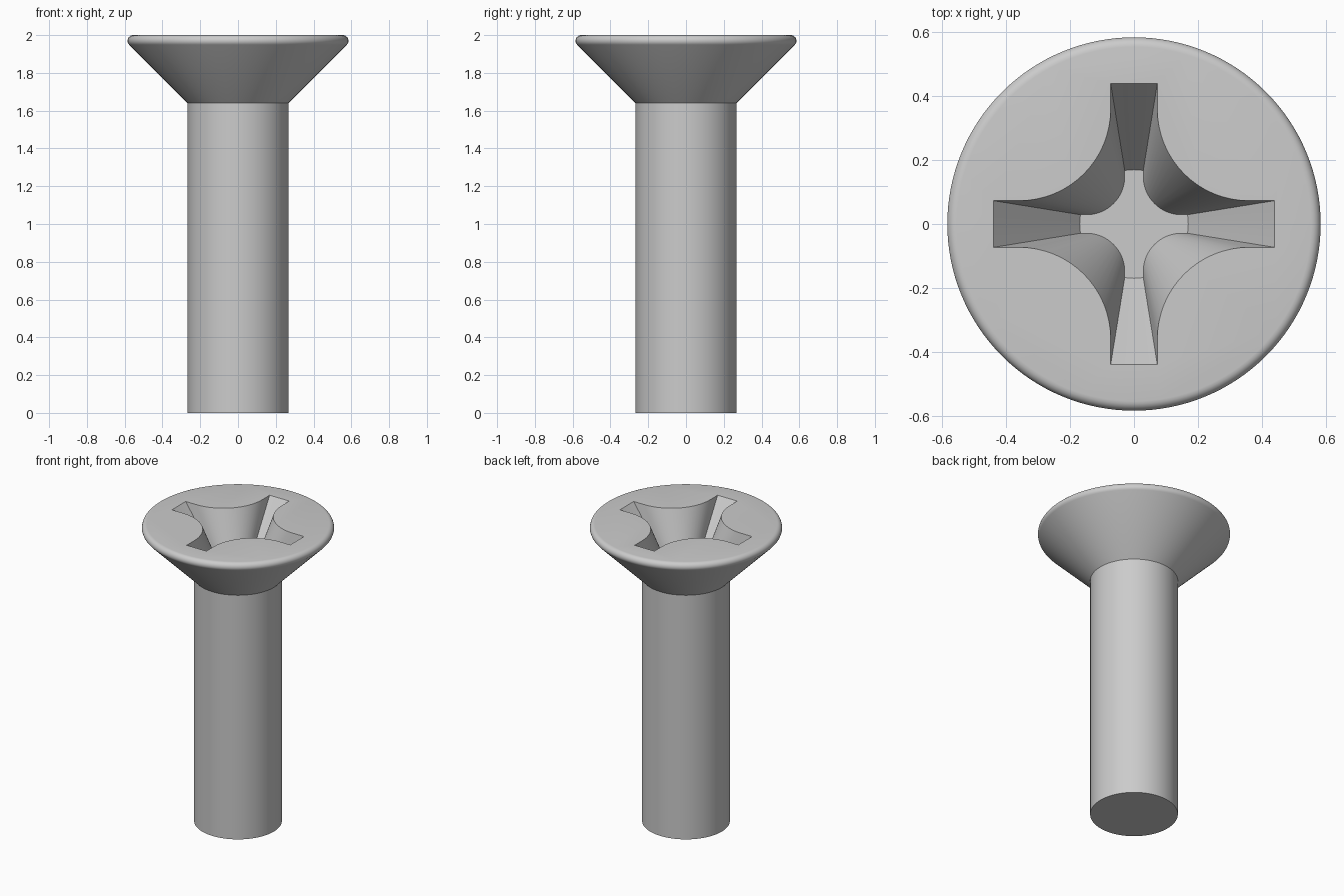
import bpy, bmesh
from math import sin, cos, pi, radians, asin, sqrt

if "Cube" in bpy.data.objects:
    bpy.data.objects.remove(bpy.data.objects["Cube"])

SEG = 128          # sides of the round body
TOP = 2.0
DEPTH = 0.33       # recess depth


def make_object(name, rings):
    """Skin a stack of equal-length closed rings and cap both ends."""
    bm = bmesh.new()
    loops = [[bm.verts.new(p) for p in ring] for ring in rings]
    n = len(loops[0])
    for a, b in zip(loops, loops[1:]):
        for i in range(n):
            j = (i + 1) % n
            bm.faces.new((a[i], a[j], b[j], b[i]))
    bm.faces.new(loops[0][::-1])
    bm.faces.new(loops[-1])
    bmesh.ops.recalc_face_normals(bm, faces=bm.faces)
    mesh = bpy.data.meshes.new(name)
    bm.to_mesh(mesh)
    bm.free()
    ob = bpy.data.objects.new(name, mesh)
    bpy.context.collection.objects.link(ob)
    return ob


def circle(r, z):
    return [(r * cos(2 * pi * i / SEG), r * sin(2 * pi * i / SEG), z) for i in range(SEG)]


def cross(half_width, reach, centre, radius, end_radius=None):
    """Four-armed outline with rounded inner corners; arm ends straight or curved."""
    pts = []
    for q in range(4):
        arm = []
        for k in range(-3, 4):
            y = half_width * k / 3
            arm.append((sqrt(end_radius ** 2 - y * y) if end_radius else reach, y))
        for k in range(17):
            a = radians(270 - 90 * k / 16)
            arm.append((centre + radius * cos(a), centre + radius * sin(a)))
        c, s = (1, 0, -1, 0)[q], (0, 1, 0, -1)[q]
        pts += [(x * c - y * s, x * s + y * c) for x, y in arm]
    return pts


# Screw body: straight shank, 45 degree head, rounded rim
profile = [(0.267, 0), (0.267, 1.64)]
R = 0.03
for k in range(9):
    a = radians(-45 + 135 * k / 8)
    profile.append((0.585 - R + R * cos(a), TOP - R + R * sin(a)))
screw = make_object("countersunk_screw", [circle(r, z) for r, z in profile])

# Tapered cross recess, continued a little above the head for a clean cut
upper = cross(0.073, 0.44, 0.36, 0.287)
lower = cross(0.029, 0.17, 0.149, 0.12, end_radius=0.17)


def level(t):
    return [(u[0] + (l[0] - u[0]) * t, u[1] + (l[1] - u[1]) * t, TOP - DEPTH * t)
            for u, l in zip(upper, lower)]


cutter = make_object("recess_cutter", [level(1), level(0), level(-0.1)])
cutter.hide_render = True

cut = screw.modifiers.new("recess", 'BOOLEAN')
cut.operation = 'DIFFERENCE'
cut.solver = 'EXACT'
cut.object = cutter
bpy.ops.object.select_all(action='DESELECT')
screw.select_set(True)
bpy.context.view_layer.objects.active = screw
bpy.ops.object.modifier_apply(modifier=cut.name)
bpy.data.objects.remove(cutter)
bpy.ops.object.shade_smooth_by_angle(angle=radians(25))
